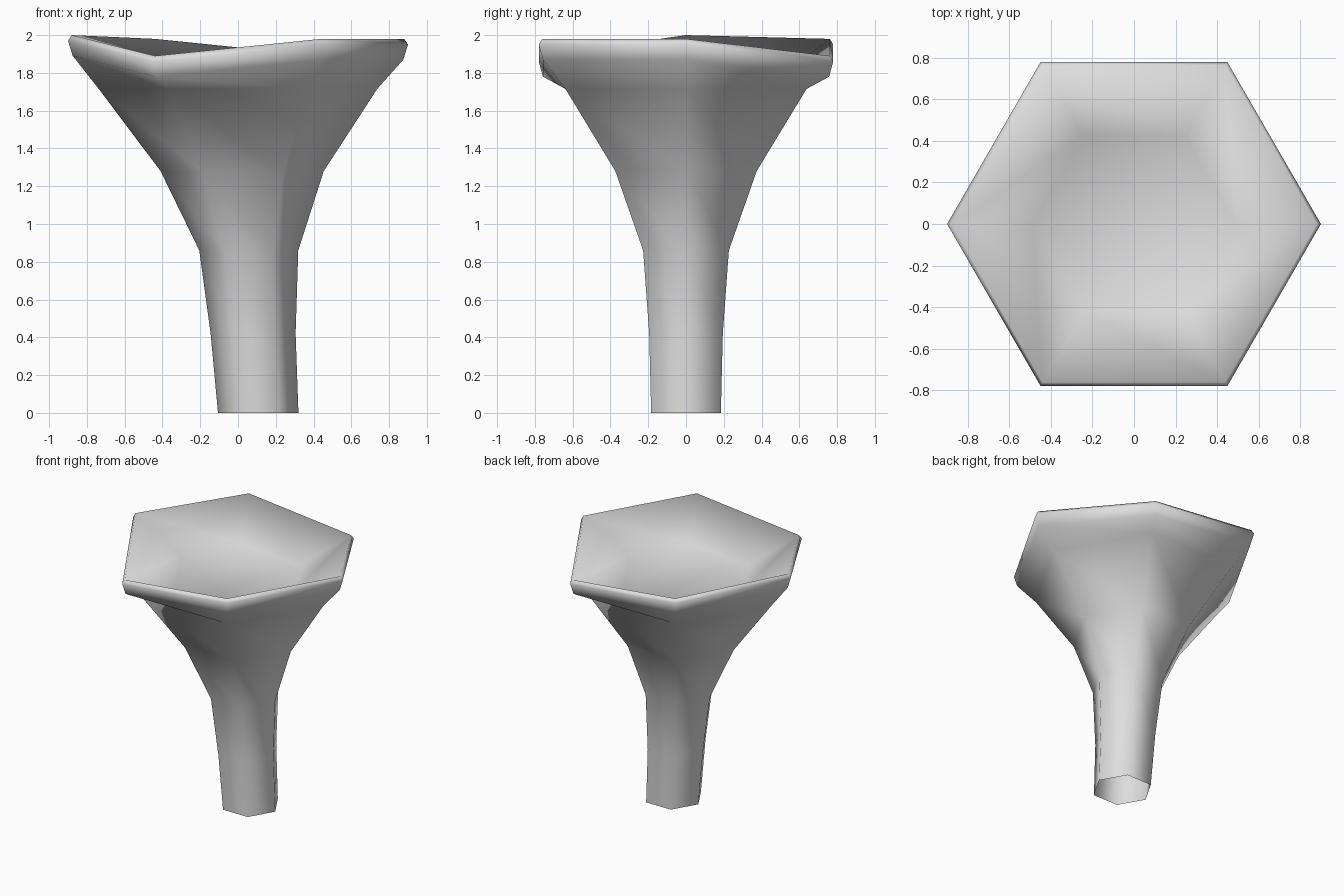
import bpy
import bmesh
from math import cos, sin, pi

# Remove the default cube
cube = bpy.data.objects.get("Cube")
if cube:
    bpy.data.objects.remove(cube, do_unlink=True)

# One plain grey material
GREY = (0.73, 0.73, 0.73, 1)
grey = bpy.data.materials.new("light grey")
grey.use_nodes = True
grey.diffuse_color = GREY
grey.node_tree.nodes["Principled BSDF"].inputs["Base Color"].default_value = GREY

SIDES = 6
RIM_Z = [1.98, 1.89, 1.98, 2.0, 1.89, 1.98]   # wavy lip height at each corner

bm = bmesh.new()


def ring(radius, heights, shift=0):
    """Hexagonal ring of vertices with a height for each corner."""
    return [bm.verts.new((shift + radius * cos(2 * pi * i / SIDES),
                          radius * sin(2 * pi * i / SIDES), heights[i]))
            for i in range(SIDES)]


def lip(drop, follow=1):
    """Corner heights a little below the wavy lip."""
    mean = sum(RIM_Z) / SIDES
    return [mean + (z - mean) * follow - drop for z in RIM_Z]


# Stem flaring into the cap: radius, height, sideways shift
STEM = [(0.213, 0, 0.107), (0.225, 0.42, 0.08), (0.262, 0.86, 0.057),
        (0.432, 1.28, 0.022), (0.737, 1.715, 0)]
rings = [ring(r, [z] * SIDES, x) for r, z, x in STEM]

# Rounded wavy lip and the bowl inside it
rings += [ring(0.875, lip(0.11)), ring(0.9, lip(0.03)),
          ring(0.88, lip(0)), ring(0.49, lip(0.2, 0.3))]

# Walls, with every panel split along the same twist
for low, high in zip(rings, rings[1:]):
    for i in range(SIDES):
        j = (i + 1) % SIDES
        bm.faces.new((low[i], low[j], high[i]))
        bm.faces.new((low[j], high[j], high[i]))

# Bowl floor
bm.faces.new(rings[-1])

for face in bm.faces:
    face.smooth = True

mesh = bpy.data.meshes.new("funnel_mushroom")
bm.to_mesh(mesh)
bm.free()
mesh.materials.append(grey)
mushroom = bpy.data.objects.new("funnel_mushroom", mesh)
bpy.context.collection.objects.link(mushroom)
